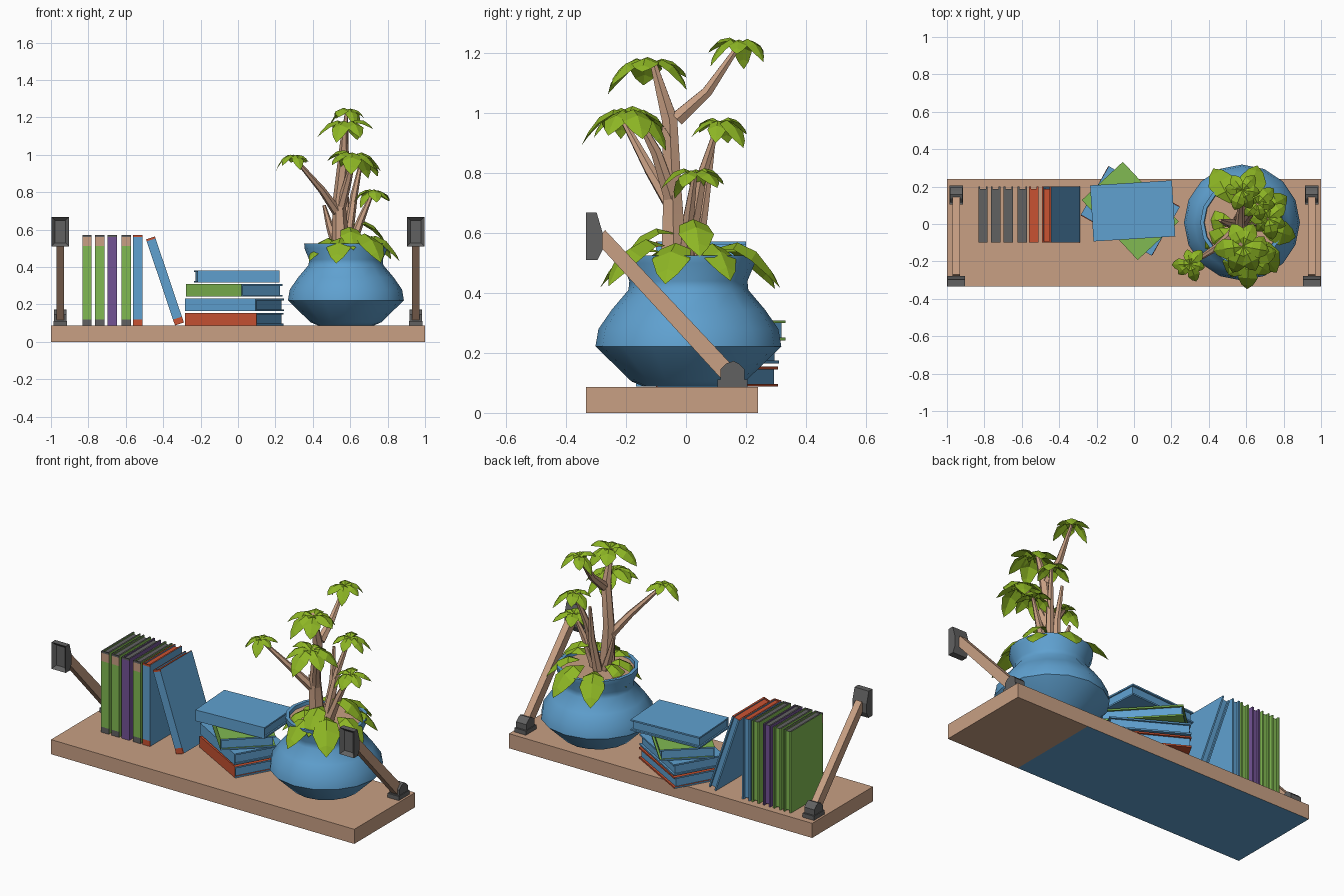
import bpy, bmesh, math, random
from mathutils import Matrix, Vector

if "Cube" in bpy.data.objects:
    bpy.data.objects.remove(bpy.data.objects["Cube"])

random.seed(4)

def mat(name, r, g, b):
    m = bpy.data.materials.new(name)
    m.diffuse_color = (r, g, b, 1)
    m.use_nodes = True
    m.node_tree.nodes["Principled BSDF"].inputs["Base Color"].default_value = m.diffuse_color
    return m

TAN = mat("tan_wood", 0.58, 0.35, 0.23)
GREY = mat("dark_grey", 0.12, 0.12, 0.12)
BLUE = mat("sky_blue", 0.115, 0.355, 0.63)
ORANGE = mat("orange_red", 0.58, 0.085, 0.032)
GREEN = mat("book_green", 0.22, 0.49, 0.085)
LEAF = mat("leaf_green", 0.27, 0.47, 0.018)
PURPLE = mat("purple", 0.17, 0.085, 0.30)

def finish(name, bm, mats, smooth=None, fix=True):
    if fix:
        bmesh.ops.recalc_face_normals(bm, faces=bm.faces)
    me = bpy.data.meshes.new(name)
    bm.to_mesh(me)
    bm.free()
    for m in mats:
        me.materials.append(m)
    ob = bpy.data.objects.new(name, me)
    bpy.context.collection.objects.link(ob)
    if smooth:
        bpy.ops.object.select_all(action='DESELECT')
        ob.select_set(True)
        bpy.context.view_layer.objects.active = ob
        bpy.ops.object.shade_smooth_by_angle(angle=math.radians(smooth))
    return ob

def box(bm, x0, x1, y0, y1, z0, z1, mi=0, end=None):
    """Box by limits; end = material index for the two faces along z."""
    M = Matrix.Translation(((x0 + x1) / 2, (y0 + y1) / 2, (z0 + z1) / 2)) @ \
        Matrix.Diagonal((x1 - x0, y1 - y0, z1 - z0, 1))
    vs = bmesh.ops.create_cube(bm, size=1, matrix=M)["verts"]
    for f in {f for v in vs for f in v.link_faces}:
        f.normal_update()
        f.material_index = end if end is not None and abs(f.normal.z) > 0.9 else mi

def prism(bm, prof, x0, x1):
    """Extrude a (y, z) profile along x."""
    a = [bm.verts.new((x0, y, z)) for y, z in prof]
    b = [bm.verts.new((x1, y, z)) for y, z in prof]
    bm.faces.new(a)
    bm.faces.new(b[::-1])
    n = len(prof)
    for i in range(n):
        bm.faces.new((a[i], b[i], b[(i + 1) % n], a[(i + 1) % n]))

# Shelf board; part of the underside is blue
bm = bmesh.new()
box(bm, -1, 1, -0.333, 0.24, 0, 0.087)
bmesh.ops.bisect_plane(bm, geom=bm.verts[:] + bm.edges[:] + bm.faces[:],
                       plane_co=(0.52, 0, 0), plane_no=(1, 0, 0))
bm.normal_update()
for f in bm.faces:
    f.material_index = int(f.normal.z < -0.5 and f.calc_center_median().x < 0.52)
finish("shelf_board", bm, [TAN, BLUE])

# Brackets: wall plate, diagonal arm, foot
for side, cx in (("left", -0.95), ("right", 0.95)):
    bm = bmesh.new()
    prism(bm, [(-0.333, 0.51), (-0.333, 0.668), (-0.298, 0.668), (-0.278, 0.6),
               (-0.278, 0.545), (-0.295, 0.51)], cx - 0.047, cx + 0.047)
    bmesh.ops.recalc_face_normals(bm, faces=bm.faces)
    front = [f for f in bm.faces if f.normal.y < -0.9]
    bmesh.ops.inset_region(bm, faces=front, thickness=0.027, depth=-0.02)
    finish(side + "_wall_plate", bm, [GREY])
    bm = bmesh.new()
    prism(bm, [(-0.3, 0.57), (-0.27, 0.61), (0.17, 0.142), (0.13, 0.1)], cx - 0.02, cx + 0.02)
    finish(side + "_arm", bm, [TAN])
    bm = bmesh.new()
    box(bm, cx - 0.037, cx + 0.037, 0.105, 0.205, 0.087, 0.112)
    prism(bm, [(0.115, 0.112), (0.115, 0.145), (0.135, 0.165), (0.158, 0.173),
               (0.178, 0.163), (0.195, 0.145), (0.195, 0.112)], cx - 0.033, cx + 0.033)
    finish(side + "_foot", bm, [GREY])

# Books: two covers, page block, banded spine (thickness x, spine at -y, height z)
def book(name, M, t, h, d, cover, ends, fore=None, bands=()):
    mats = [cover, ends, fore or cover, TAN]
    bm = bmesh.new()
    y0, y1, c = -d / 2, d / 2, 0.009
    box(bm, 0, c, y0 + 0.005, y1, 0, h, 0, 1)
    box(bm, t - c, t, y0 + 0.005, y1, 0, h, 0, 1)
    box(bm, c, t - c, y0 + 0.005, y1 - 0.012, 0.008, h - 0.008, 2, 1)
    for z0, z1, mi in bands or ((0, h, 0),):
        box(bm, 0, t, y0, y0 + 0.006, z0, z1, mi, 1 if z0 == 0 or z1 == h else None)
    bm.transform(M)
    finish(name, bm, mats)

H = 0.485
tri = ((0, 0.033, 1), (0.033, 0.425, 0), (0.425, 0.474, 3), (0.474, H, 1))
two = ((0, 0.033, 1), (0.033, 0.474, 0), (0.474, H, 1))
plain = ((0, 0.474, 0), (0.474, H, 1))
row = [(-0.832, GREEN, GREY, tri), (-0.765, GREEN, GREY, tri), (-0.697, PURPLE, GREY, plain),
       (-0.622, GREEN, GREY, tri), (-0.561, BLUE, ORANGE, two)]
for i, (x, cov, end, b) in enumerate(row):
    book(f"upright_book_{i + 1}", Matrix.Translation((x, 0.05, 0.087)), 0.05, H, 0.3, cov, end, bands=b)
book("leaning_book", Matrix.Translation((-0.337, 0.05, 0.088)) @ Matrix.Rotation(math.radians(-18.6), 4, 'Y'),
     0.05, H, 0.3, BLUE, ORANGE, bands=two)

stack = [(-29, ORANGE, BLUE, 0.088), (-30, BLUE, BLUE, 0.165), (-47, GREEN, BLUE, 0.242), (3.5, BLUE, BLUE, 0.316)]
for i, (a, cov, end, z) in enumerate(stack):
    M = Matrix.Translation((-0.02 + 0.013 * (i == 3), 0.07, z)) @ Matrix.Rotation(math.radians(a), 4, 'Z') @ \
        Matrix.Rotation(math.radians(-90), 4, 'Y') @ Matrix.Translation((0, 0, -0.219))
    book(f"stacked_book_{i + 1}", M, 0.066, 0.438, 0.3, cov, end, fore=end)

# Pot: lathed profile, and soil disc
PX, PY = 0.577, 0.008
prof = [(0, 0.088), (0.15, 0.088), (0.19, 0.105), (0.31, 0.222), (0.3, 0.28), (0.255, 0.345), (0.2, 0.41),
        (0.197, 0.44), (0.222, 0.5), (0.223, 0.525), (0.203, 0.525), (0.198, 0.49)]
bm = bmesh.new()
vs = [bm.verts.new((PX + r, PY, z)) for r, z in prof]
es = [bm.edges.new(p) for p in zip(vs, vs[1:])]
bmesh.ops.spin(bm, geom=vs + es, cent=(PX, PY, 0), axis=(0, 0, 1), angle=math.tau, steps=16)
bmesh.ops.remove_doubles(bm, verts=bm.verts, dist=0.0005)
finish("plant_pot", bm, [BLUE], smooth=35)
bm = bmesh.new()
bmesh.ops.create_circle(bm, cap_ends=True, segments=16, radius=0.2,
                        matrix=Matrix.Translation((PX, PY, 0.505)))
finish("soil", bm, [TAN], fix=False)

# Trunk and branches: tapered six-sided tubes
def tube(name, pts, radii):
    bm = bmesh.new()
    rings = []
    for i, p in enumerate(pts):
        d = Vector(pts[min(i + 1, len(pts) - 1)]) - Vector(pts[max(i - 1, 0)])
        q = Vector((0, 0, 1)).rotation_difference(d.normalized())
        rings.append([bm.verts.new(Vector(p) + q @ Vector((radii[i] * math.cos(k * math.tau / 6),
                      radii[i] * math.sin(k * math.tau / 6), 0))) for k in range(6)])
    for a, b in zip(rings, rings[1:]):
        for k in range(6):
            bm.faces.new((a[k], a[(k + 1) % 6], b[(k + 1) % 6], b[k]))
    bm.faces.new(rings[0][::-1])
    bm.faces.new(rings[-1])
    finish(name, bm, [TAN], smooth=50)

tube("trunk", [(0.55, -0.04, 0.49), (0.54, -0.045, 0.75), (0.565, -0.055, 0.98), (0.57, -0.11, 1.17)],
     [0.05, 0.034, 0.03, 0.012])
branches = [[(0.565, -0.03, 0.98), (0.57, 0.07, 1.07), (0.58, 0.18, 1.23)],
            [(0.54, -0.04, 0.68), (0.45, -0.12, 0.81), (0.3, -0.215, 0.985)],
            [(0.58, 0.0, 0.5), (0.62, 0.05, 0.78), (0.66, 0.11, 0.97)],
            [(0.6, 0.0, 0.5), (0.66, 0.01, 0.66), (0.72, 0.03, 0.8)],
            [(0.55, -0.05, 0.72), (0.59, -0.1, 0.87), (0.62, -0.17, 1.0)],
            [(0.53, 0.0, 0.5), (0.49, 0.01, 0.62), (0.46, 0.02, 0.73)],
            [(0.56, 0.03, 0.5), (0.58, 0.06, 0.7), (0.57, 0.09, 0.9)]]
for i, b in enumerate(branches):
    tube(f"branch_{i + 1}", b, [0.028, 0.02, 0.009])

# Leaves: folded, drooping, five-station strips
def leaf(bm, root, ang, L, rise, droop):
    rows = []
    c, s = math.cos(ang), math.sin(ang)
    for t, w in ((0, 0.04), (0.3, 0.24), (0.6, 0.3), (0.85, 0.17), (1, 0.0)):
        out = L * t * (1 - 0.1 * t)
        z = L * (rise * t - droop * t * t)
        pts = [(out, k * w * L, z - abs(k) * w * L * 0.4) for k in (-1, 0, 1)]
        rows.append([bm.verts.new(root + Vector((x * c - y * s, x * s + y * c, zz))) for x, y, zz in pts])
    for a, b in zip(rows, rows[1:]):
        for k in (0, 1):
            bm.faces.new((a[k], b[k], b[k + 1], a[k + 1]))
    bmesh.ops.remove_doubles(bm, verts=rows[-1], dist=1e-5)

clusters = [(0.58, 0.18, 1.235, 0.12, 6), (0.585, -0.12, 1.165, 0.17, 6), (0.615, -0.19, 1.0, 0.17, 7),
            (0.3, -0.215, 0.99, 0.1, 6), (0.66, 0.11, 0.97, 0.12, 6), (0.72, 0.03, 0.8, 0.12, 6)]
for i, (x, y, z, L, n) in enumerate(clusters):
    bm = bmesh.new()
    for k in range(n):
        leaf(bm, Vector((x, y, z)), (k + random.uniform(-0.2, 0.2)) * math.tau / n + i,
             L * random.uniform(0.85, 1.1), random.uniform(0.5, 0.8), random.uniform(0.9, 1.45))
    finish(f"leaf_cluster_{i + 1}", bm, [LEAF], fix=False)

# Large leaves spilling over the pot rim: angle, start radius, height, length
bm = bmesh.new()
for deg, r, z, L in ((-100, 0.1, 0.54, 0.22), (-55, 0.1, 0.56, 0.25), (-15, 0.1, 0.55, 0.22), (30, 0.1, 0.55, 0.2),
                     (75, 0.1, 0.55, 0.24), (118, 0.12, 0.54, 0.23), (-145, 0.06, 0.54, 0.2),
                     (175, 0.05, 0.54, 0.17), (10, 0.04, 0.63, 0.2), (-80, 0.05, 0.6, 0.2)):
    a = math.radians(deg)
    leaf(bm, Vector((PX + r * math.cos(a), PY + r * math.sin(a), z)), a, L, 0.6, 1.15)
finish("rim_leaves", bm, [LEAF], fix=False)
